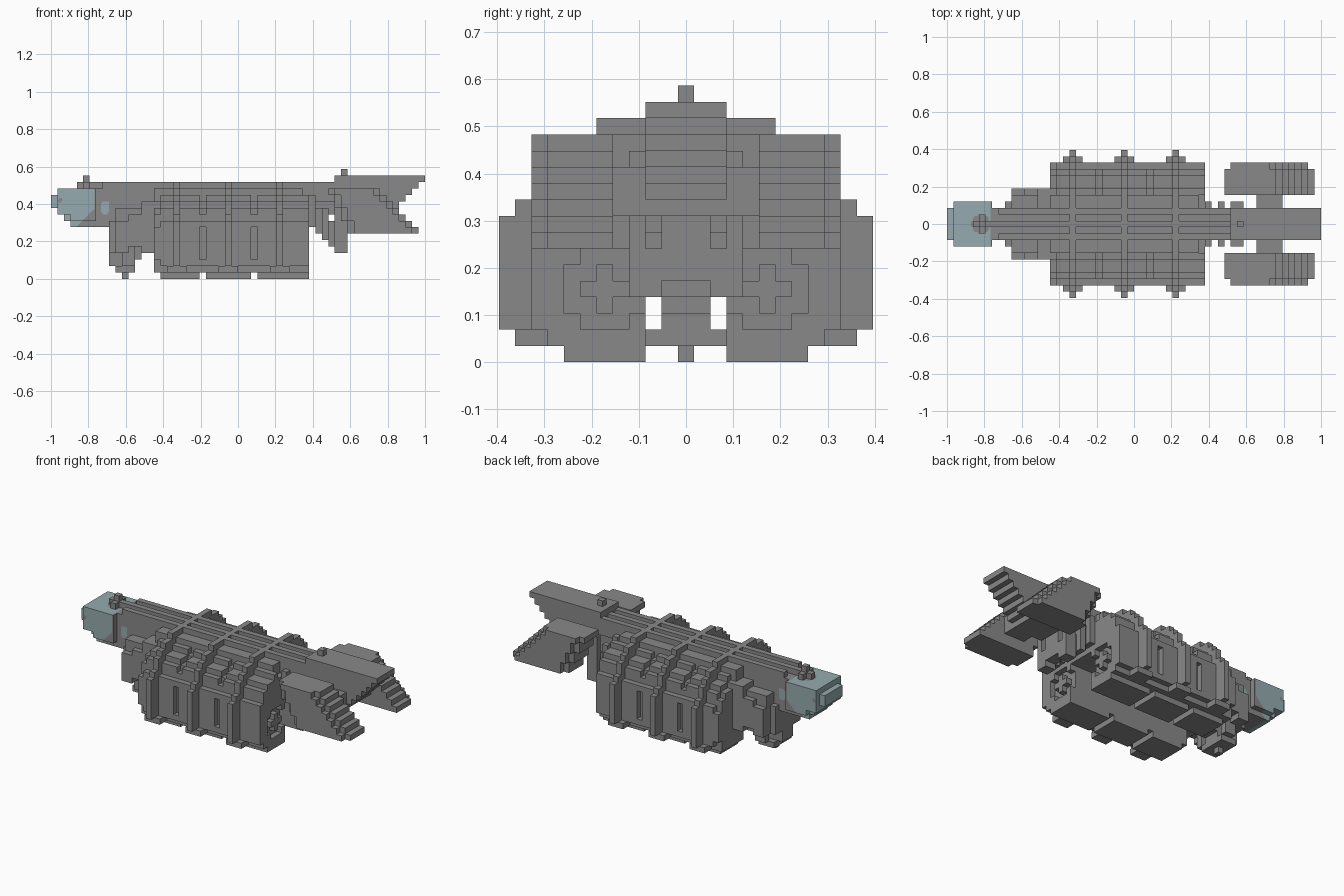
import bpy, bmesh
from mathutils import Vector, Matrix

if "Cube" in bpy.data.objects:
    bpy.data.objects.remove(bpy.data.objects["Cube"], do_unlink=True)

U = 2 / 58                      # block size; x counts blocks from the nose
RIBS = (19, 27, 35)
SLOTS = (23, 31)
FRONT, REAR = 16, 40            # ends of the cargo hull


def material(name, colour):
    mat = bpy.data.materials.new(name)
    mat.use_nodes = True
    mat.diffuse_color = colour
    mat.node_tree.nodes["Principled BSDF"].inputs["Base Color"].default_value = colour
    return mat


GREY = material("hull grey", (0.25, 0.25, 0.25, 1))
TEAL = material("pale teal", (0.30, 0.41, 0.43, 1))


def add_box(bm, x0, x1, y0, y1, z0, z1):
    size = Vector((x1 - x0, y1 - y0, z1 - z0)) * U
    mid = Vector(((x0 + x1) / 2 - 29, (y0 + y1) / 2, (z0 + z1) / 2)) * U
    bmesh.ops.create_cube(bm, size=1, matrix=Matrix.Translation(mid) @ Matrix.Diagonal((*size, 1)))


def part(name, boxes, mirror=False, edit=None):
    """Join blocks (x0, x1, y0, y1, z0, z1) into one object."""
    bm = bmesh.new()
    for b in boxes:
        add_box(bm, *b)
        if mirror:
            x0, x1, y0, y1, z0, z1 = b
            add_box(bm, x0, x1, -y1, -y0, z0, z1)
    if edit:
        edit(bm)
    mesh = bpy.data.meshes.new(name)
    bm.to_mesh(mesh)
    bm.free()
    mesh.materials.append(GREY)
    mesh.materials.append(TEAL)
    obj = bpy.data.objects.new(name, mesh)
    bpy.context.collection.objects.link(obj)


def wide(x0, x1, half, z0, z1):
    return (x0, x1, -half, half, z0, z1)


# Cargo hull: two pods joined under the spine, with an open channel between
section = [(4.5, 14), (5.5, 12), (7.5, 11), (8.5, 10)]
part("cargo_hull", [(FRONT, REAR - 1, 2.5, y, 1, top) for y, top in section], True)
part("hull_core", [wide(FRONT, REAR, 2.5, 7, 14)])

# Outer panels, parted by slots
starts = [FRONT + 1] + [s + 1 for s in SLOTS]
ends = list(SLOTS) + [REAR]
panels = [(FRONT, FRONT + 1, 7.5, 9.5, 3, 8)]
for a, b in zip(starts, ends):
    panels += [(a, b, 8.5, 9.5, 2, 9), (a, b, 7.5, 8.5, 9, 11),
               (a, b, 5.5, 7.5, 10, 12), (a, b, 4.5, 5.5, 11, 13)]
for s in SLOTS:
    panels += [(s, s + 1, 8.5, 9.5, 2, 3), (s, s + 1, 8.5, 9.5, 8, 9)]
part("side_panels", panels, True)

# Ribs: thin arches over the hull, each on a wider foot
arch = [(0, 5.5, 14, 15), (4.5, 7.5, 12, 14), (7.5, 8.5, 11, 13), (8.5, 9.5, 9, 12),
        (9.5, 10.5, 1, 10), (10.5, 11.5, 2, 9)]
part("ribs", [(x, x + 1, *a) for x in RIBS for a in arch], True)
part("rib_feet", [(x - 1, x + 2, 8.5, 10.5, 1, 2) for x in RIBS], True)

# Landing pads
part("landing_pads", [(a, b, 2.5, 7.5, 0, 1) for a, b in zip(starts, ends)], True)

# Rear engines: frame around a recess with a cross in it
frame = [(7.5, 8.5, 1, 11), (2.5, 7.5, 1, 2), (2.5, 7.5, 7, 12)]
frame += [(y, y + 1, z, z + 1) for y in (2.5, 6.5) for z in (2, 6)]
part("engine_frames", [(REAR - 1, REAR, *f) for f in frame], True)
part("engine_crosses", [(REAR - 1, REAR, 4.5, 5.5, 3, 6), (REAR - 1, REAR, 3.5, 6.5, 4, 5)], True)

# Spine and roof rails
part("spine_boom", [wide(7, 46, 2.5, 12, 14), wide(4, 45, 0.5, 14, 15)])
part("roof_rails", [(8, 45, 1.5, 2.5, 13, 15)], True)

# Stepped forward block with keel foot
part("forward_block", [wide(9, 16, 2.5, 7, 13), wide(9, 11, 3.5, 4, 9),
                       wide(10, 16, 4.5, 5, 11), wide(14, 16, 4.5, 4, 12)])
part("forward_vents", [(10, 12, 3.5, 5.5, 4, 9), (12, 14, 4.5, 5.5, 5, 10),
                       (14, 16, 4.5, 5.5, 4, 12), (11, 13, 2.5, 3.5, 2, 11)], True)
part("keel_foot", [wide(9, 13, 1.5, 2, 7), wide(10, 13, 2.5, 1, 2),
                   wide(11, 12, 0.5, 0, 6), wide(13, 14, 1.5, 3, 7)])


# Head: stepped nose with painted patches
def paint(bm):
    n = 4
    for axis, lo, hi in ((0, -29, -19), (1, -4, 4), (2, 8, 15)):
        normal = Vector([float(i == axis) for i in range(3)])
        for i in range(lo * n, hi * n):
            bmesh.ops.bisect_plane(bm, geom=bm.verts[:] + bm.edges[:] + bm.faces[:],
                                   plane_co=normal * (i * U / n), plane_no=normal)
    for f in bm.faces:
        x, y, z = f.calc_center_median()
        teal = x < -0.765 - max(0, 0.38 - z)
        if (x + 0.95) ** 2 + (z - 0.42) ** 2 < 0.012 ** 2:
            teal = False
        if z > 0.47 and (x + 0.82) ** 2 + y ** 2 < 0.05 ** 2:
            teal = False
        if ((x + 0.71) / 0.026) ** 2 + ((z - 0.38) / 0.038) ** 2 < 1:
            teal = True
        f.material_index = int(teal)


nose = [wide(max(0, 11 - z), 9, 2.5, z, z + 1) for z in range(8, 13)]
part("head", nose + [wide(1, 9, 2.5, 13, 14), wide(1, 7, 3.5, 10, 14),
                     wide(3, 7, 3.5, 9, 10)], edit=paint)
part("head_aerial", [wide(5, 6, 0.5, 14, 16), wide(5, 6, 1.5, 14, 15)])

# Tail: post, diagonal struts and centre fin
part("tail_boom", [wide(40, 46, 1.5, 10, 14), wide(44, 46, 1.5, 5, 12)])
struts = [(40 + i, 42 + i, 1.5, 2.5, 8 - i, 11 - i) for i in range(5)]
struts += [(40 + i, 41 + i, 2.5, 3.5, 8 - i, 13 - i) for i in (0, 2)]
part("tail_struts", struts + [(44, 46, 2.5, 3.5, 4, 12)], True)
part("centre_fin", [wide(44 if z > 12 else 46, z + 43, 2.5, z, z + 1) for z in range(9, 16)])
part("tail_aerial", [wide(45, 46, 0.5, 15, 17)])

# Side fins, rear edge stepped, outer layer set in at both ends
fins = []
for k in range(7):
    start, end = 46 - k // 2, 57 - k
    fins += [(start, end, 4.5, 8.5, 7 + k, 8 + k), (start + 1, end - 1, 8.5, 9.5, 7 + k, 8 + k)]
part("side_fins", fins, True)
part("fin_arms", [(48, 52, 2, 5, 9, 12)], True)
